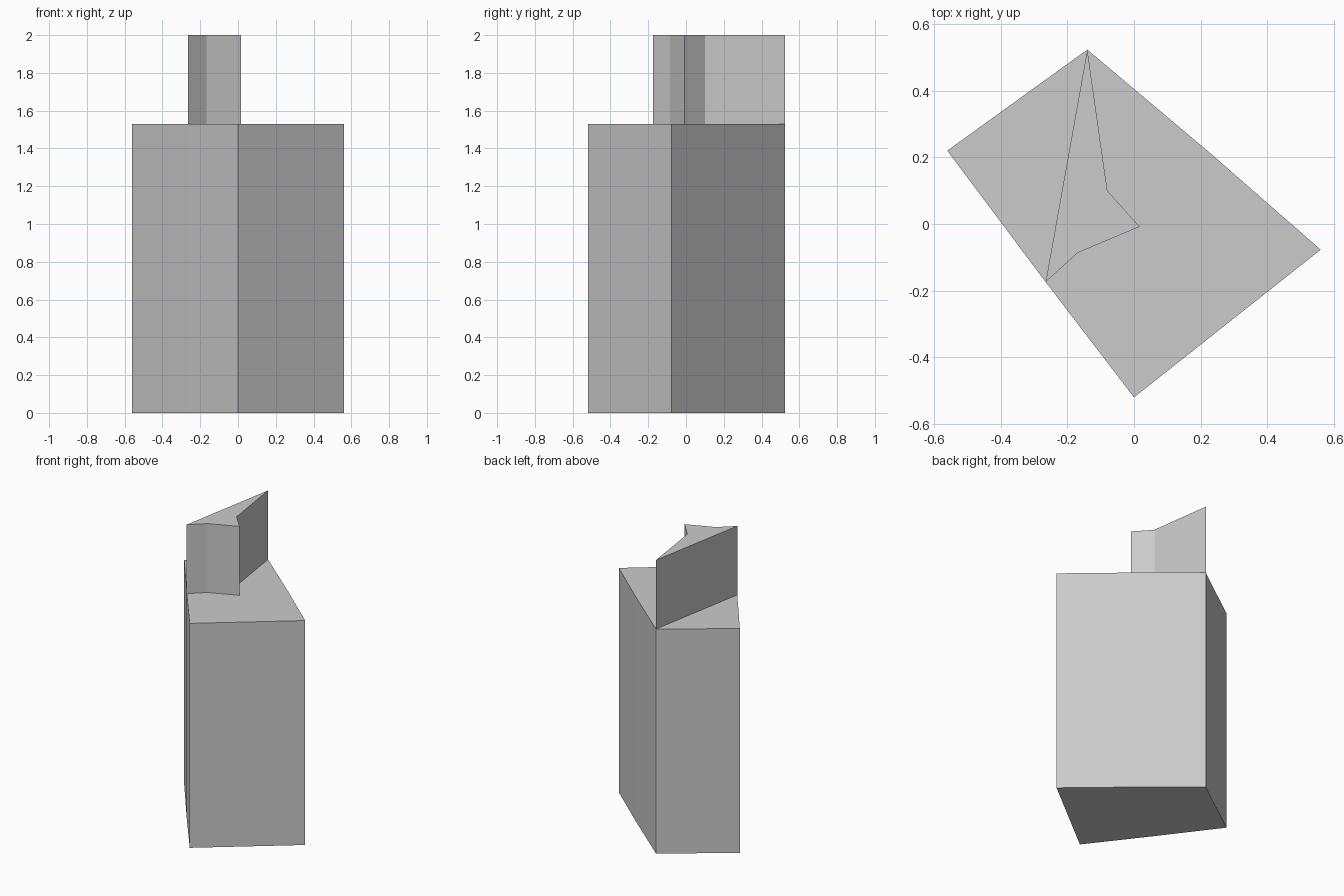
import bpy
import bmesh

if "Cube" in bpy.data.objects:
    bpy.data.objects.remove(bpy.data.objects["Cube"])


def prism(name, outline, z0, z1):
    """Extrude a flat counter-clockwise outline from z0 up to z1."""
    bm = bmesh.new()
    base = bm.faces.new([bm.verts.new((x, y, z0)) for x, y in outline])
    ext = bmesh.ops.extrude_face_region(bm, geom=[base], use_keep_orig=True)
    top = [v for v in ext["geom"] if isinstance(v, bmesh.types.BMVert)]
    bmesh.ops.translate(bm, vec=(0, 0, z1 - z0), verts=top)
    bmesh.ops.recalc_face_normals(bm, faces=bm.faces)
    mesh = bpy.data.meshes.new(name)
    bm.to_mesh(mesh)
    bm.free()
    obj = bpy.data.objects.new(name, mesh)
    bpy.context.collection.objects.link(obj)
    return obj


# Points where the upper block meets the outer walls
back_corner = (-0.14, 0.523)
wall_point = (-0.265, -0.174)

# Main building block, with a very slight bend in the back right wall
prism("main_block",
      [back_corner, (-0.56, 0.22), wall_point, (0, -0.52),
       (0.56, -0.077), (0.228, 0.213)],
      0, 1.53)

# Narrow angular block on the roof
prism("roof_block",
      [back_corner, wall_point, (-0.168, -0.086),
       (0.017, -0.008), (-0.08, 0.10)],
      1.53, 2.0)
